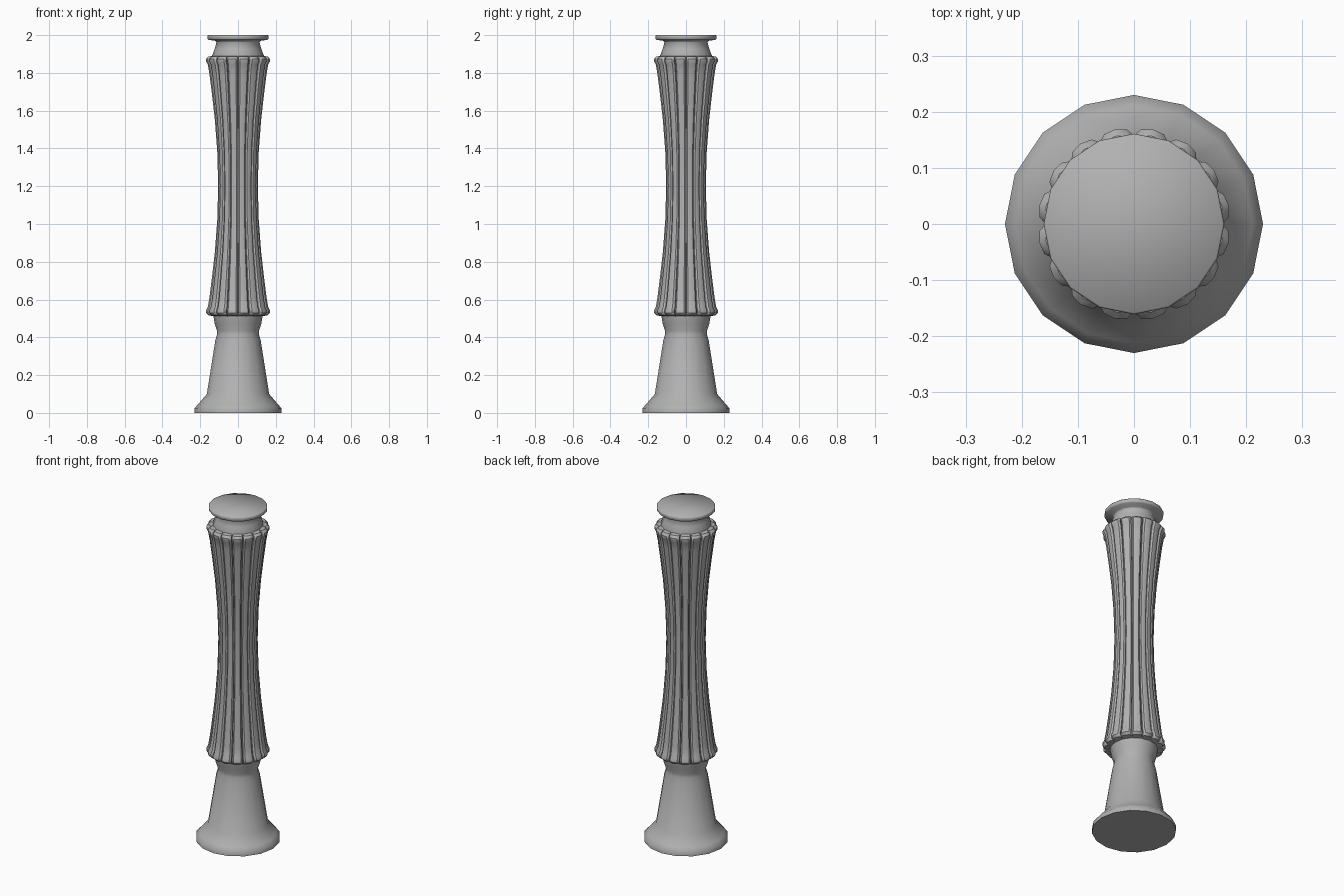
import bpy, bmesh
from math import sin, cos, pi

if "Cube" in bpy.data.objects:
    bpy.data.objects.remove(bpy.data.objects["Cube"])

SIDES = 16

# Dark grey stone
stone = bpy.data.materials.new("dark_grey")
stone.diffuse_color = (0.44, 0.44, 0.44, 1)
stone.use_nodes = True
stone.node_tree.nodes["Principled BSDF"].inputs["Base Color"].default_value = stone.diffuse_color


def finish(name, bm, angle):
    bmesh.ops.recalc_face_normals(bm, faces=bm.faces)
    me = bpy.data.meshes.new(name)
    bm.to_mesh(me)
    bm.free()
    me.materials.append(stone)
    ob = bpy.data.objects.new(name, me)
    bpy.context.collection.objects.link(ob)
    bpy.ops.object.select_all(action='DESELECT')
    ob.select_set(True)
    bpy.context.view_layer.objects.active = ob
    bpy.ops.object.shade_smooth_by_angle(angle=angle)
    return ob


def loft(bm, rings):
    # skin a list of closed rings and cap both ends
    loops = [[bm.verts.new(p) for p in ring] for ring in rings]
    for a, b in zip(loops, loops[1:]):
        n = len(a)
        for i in range(n):
            bm.faces.new((a[i], a[(i + 1) % n], b[(i + 1) % n], b[i]))
    bm.faces.new(loops[0])
    bm.faces.new(loops[-1])


def polar(r, a, z):
    return (r * cos(a), r * sin(a), z)


def lathe(name, profile):
    bm = bmesh.new()
    loft(bm, [[polar(r, 2 * pi * i / SIDES, z) for i in range(SIDES)]
              for r, z in profile])
    return finish(name, bm, 1.0)


# Turned foot, hidden core and capital in one continuous profile
lathe("column_core", [
    (0.23, 0), (0.23, 0.025), (0.212, 0.045), (0.165, 0.10), (0.12, 0.385),
    (0.111, 0.415), (0.111, 0.435), (0.123, 0.47), (0.128, 0.50),
    (0.138, 0.54), (0.118, 0.68), (0.098, 0.92), (0.09, 1.2), (0.098, 1.48),
    (0.118, 1.72), (0.138, 1.86), (0.138, 1.89), (0.124, 1.925),
    (0.114, 1.962), (0.120, 1.970), (0.156, 1.975), (0.161, 1.981),
    (0.161, 1.996), (0.158, 2.0)])

# Sixteen flared staves with a rolled lip at each end: (radius, z, end slant)
half_levels = [(0.107, 0.0, 0), (0.112, 0.18, 0), (0.125, 0.35, 0),
               (0.140, 0.48, 0), (0.154, 0.59, 0), (0.163, 0.642, 0),
               (0.172, 0.658, 0), (0.172, 0.672, 0), (0.160, 0.685, 0.006)]
levels = ([(r, 1.202 - d, -s) for r, d, s in reversed(half_levels[1:])]
          + [(r, 1.202 + d, s) for r, d, s in half_levels])
half = pi / SIDES
section = [(-0.88, 0.80), (-0.94, 0.925), (-0.64, 0.98), (0, 1.0),
           (0.64, 0.98), (0.94, 0.925), (0.88, 0.80)]
bm = bmesh.new()
for k in range(SIDES):
    mid = (2 * k + 1) * half
    loft(bm, [[polar(r * f, mid + t * half, z + (slant if f < 0.9 else 0))
               for t, f in section] for r, z, slant in levels])
finish("fluted_staves", bm, 0.6)
